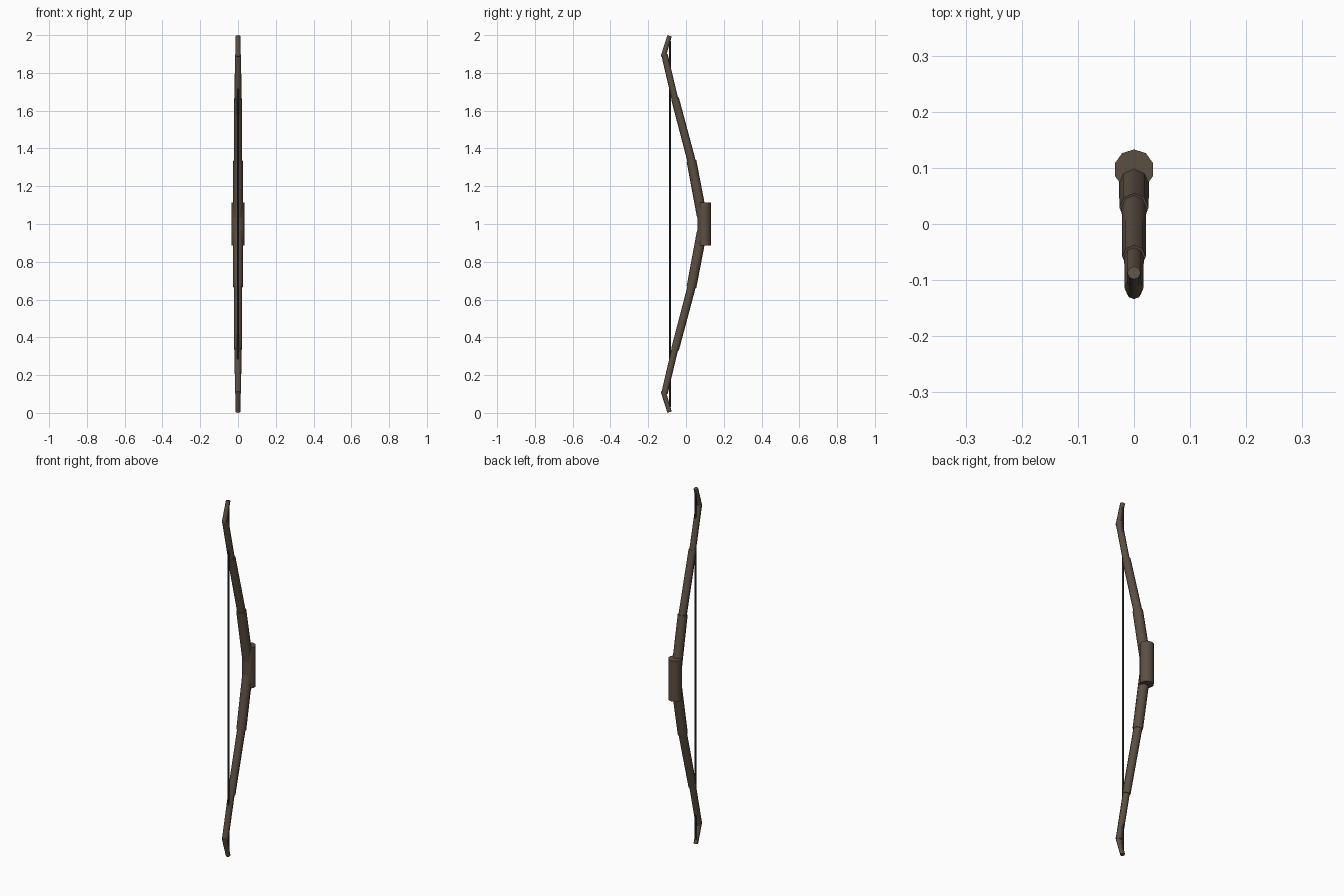
import bpy, math
from mathutils import Vector

if "Cube" in bpy.data.objects:
    bpy.data.objects.remove(bpy.data.objects["Cube"])


def material(name, color):
    m = bpy.data.materials.new(name)
    m.diffuse_color = (*color, 1)
    m.use_nodes = True
    m.node_tree.nodes["Principled BSDF"].inputs["Base Color"].default_value = m.diffuse_color
    return m


wood = material("dark_wood", (0.105, 0.078, 0.055))
cord = material("dark_cord", (0.03, 0.035, 0.033))


def rod(name, a, b, r1, r2, sides, mat):
    """Capped rod between two (y, z) points, a vertex facing +y."""
    a, b = Vector((0, *a)), Vector((0, *b))
    d = b - a
    bpy.ops.mesh.primitive_cone_add(vertices=sides, radius1=r1, radius2=r2,
                                    depth=d.length, location=(a + b) / 2,
                                    rotation=(math.atan2(-d.y, d.z), 0, 0))
    o = bpy.context.object
    o.name = name
    o.data.materials.append(mat)
    bpy.ops.object.shade_smooth_by_angle(angle=math.radians(60))
    return o


# Grip in the middle
rod("grip", (0.097, 0.886), (0.097, 1.114), 0.036, 0.036, 10, wood)

# Limb segments: (name, start, end, radii), heights measured from the centre
segments = [
    ("inner_limb", (0.085, 0.038), (0.029, 0.334), 0.027, 0.026),
    ("middle_limb", (0.033, 0.320), (-0.058, 0.664), 0.022, 0.021),
    ("outer_limb", (-0.056, 0.650), (-0.114, 0.897), 0.0175, 0.017),
    ("tip", (-0.121, 0.885), (-0.087, 0.996), 0.0135, 0.012),
]
for side, s in (("upper", 1), ("lower", -1)):
    for name, (y0, h0), (y1, h1), r0, r1 in segments:
        p, q = (y0, 1 + s * h0), (y1, 1 + s * h1)
        if s > 0:
            rod(f"{side}_{name}", p, q, r0, r1, 8, wood)
        else:
            rod(f"{side}_{name}", q, p, r1, r0, 8, wood)

# Bowstring between the tips
rod("string", (-0.085, 0.03), (-0.085, 1.97), 0.005, 0.005, 8, cord)
